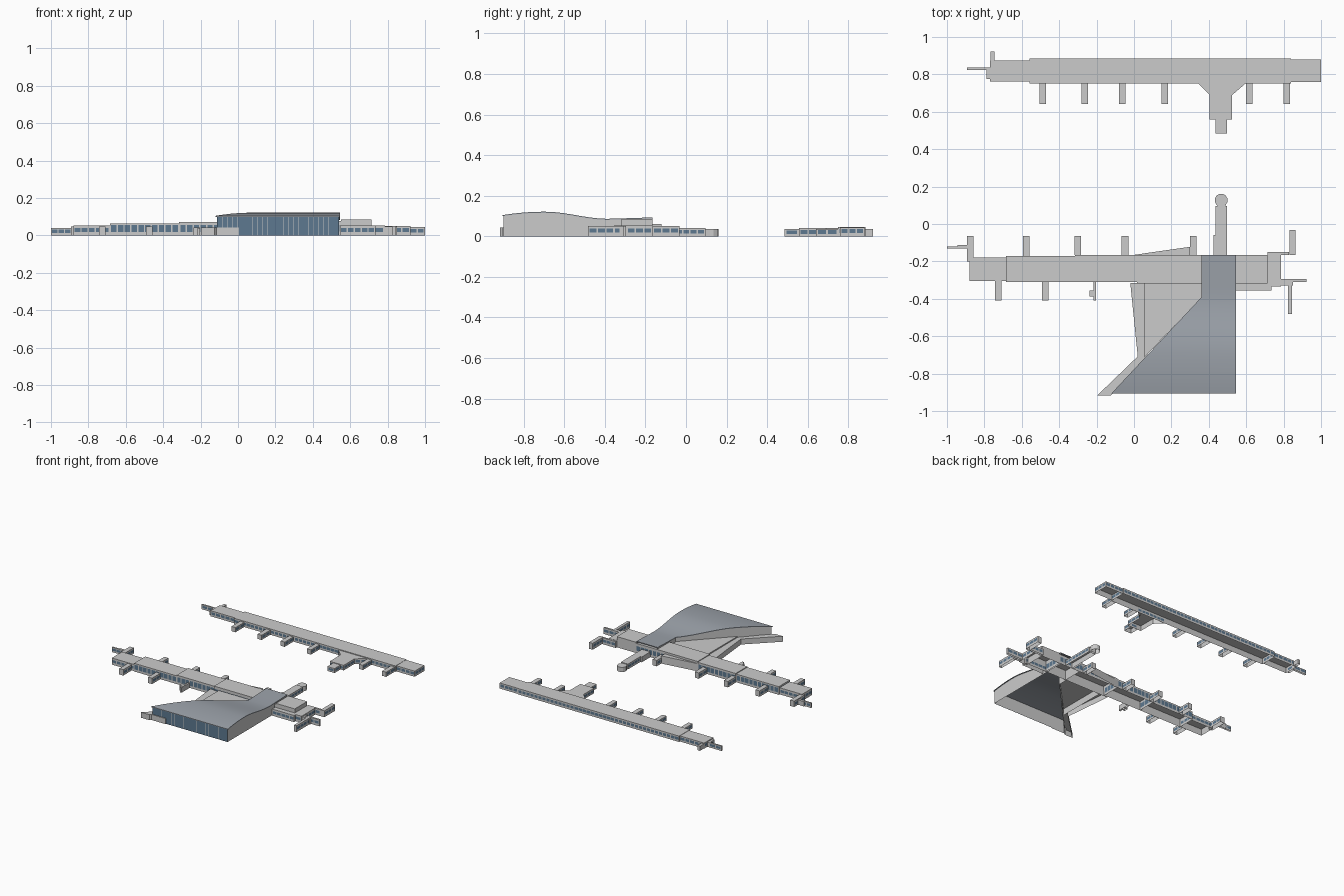
import bpy, bmesh, math
from mathutils import Vector

if "Cube" in bpy.data.objects:
    bpy.data.objects.remove(bpy.data.objects["Cube"])


def material(name, rgb):
    m = bpy.data.materials.new(name)
    m.diffuse_color = (*rgb, 1)
    m.use_nodes = True
    m.node_tree.nodes["Principled BSDF"].inputs["Base Color"].default_value = m.diffuse_color
    return m


GLASS = material("glass", (0.11, 0.19, 0.28))
ROOF = material("roof_metal", (0.33, 0.36, 0.40))


def finish(name, bm, mat=None):
    me = bpy.data.meshes.new(name)
    bm.to_mesh(me)
    bm.free()
    ob = bpy.data.objects.new(name, me)
    bpy.context.collection.objects.link(ob)
    if mat:
        me.materials.append(mat)
    return ob


def prism(name, pts, h):
    """Block open at the ground, from a counter-clockwise plan outline."""
    bm = bmesh.new()
    lo = [bm.verts.new((x, y, 0)) for x, y in pts]
    hi = [bm.verts.new((x, y, h)) for x, y in pts]
    bm.faces.new(hi)
    n = len(pts)
    for i in range(n):
        j = (i + 1) % n
        bm.faces.new((lo[i], lo[j], hi[j], hi[i]))
    return finish(name, bm)


def windows(name, pts, za, zb, pitch=0.034, min_len=0.05):
    """Rows of glass panes just outside each long side of an outline."""
    bm = bmesh.new()
    for i, p in enumerate(pts):
        a, b = Vector(p), Vector(pts[(i + 1) % len(pts)])
        d = b - a
        if d.length < min_len:
            continue
        n = max(1, int((d.length - 0.006) / pitch))
        d.normalize()
        out = Vector((d.y, -d.x)) * 0.001
        step = ((b - a).length - 0.006) / n
        for k in range(n):
            s = a + d * (0.003 + k * step + step * 0.1) + out
            e = s + d * step * 0.8
            bm.faces.new([bm.verts.new(v) for v in (
                (s.x, s.y, za), (e.x, e.y, za), (e.x, e.y, zb), (s.x, s.y, zb))])
    finish(name, bm, GLASS)


def rect(x0, x1, y0, y1):
    return [(x0, y0), (x1, y0), (x1, y1), (x0, y1)]


def block(name, pts, h, za=None, zb=None):
    prism(name, pts, h)
    if za is not None:
        windows(name + "_windows", pts, za, zb)


# North concourse
block("north_concourse", rect(-0.56, 0.84, 0.75, 0.885), 0.046, 0.015, 0.035)
block("north_west_end", rect(-0.77, -0.56, 0.762, 0.875), 0.044, 0.015, 0.035)
block("north_east_end", rect(0.84, 0.999, 0.76, 0.88), 0.044, 0.015, 0.035)
block("north_hub", [(0.345, 0.75), (0.405, 0.69), (0.405, 0.558), (0.525, 0.558),
                    (0.525, 0.69), (0.595, 0.75)], 0.04, 0.012, 0.03)
block("north_hub_tip", rect(0.435, 0.497, 0.485, 0.558), 0.035, 0.012, 0.028)
for i, x in enumerate((-0.489, -0.263, -0.063, 0.165, 0.615, 0.817)):
    block(f"north_gate_{i}", rect(x - .0175, x + .0175, 0.642, 0.75), 0.037, 0.012, 0.03)
block("north_corner_gate", rect(-0.767, -0.745, 0.875, 0.922), 0.036, 0.012, 0.028)
block("north_west_link", rect(-0.788, -0.77, 0.775, 0.836), 0.037, 0.012, 0.03)
block("north_west_arm", rect(-0.893, -0.788, 0.823, 0.836), 0.037, 0.012, 0.03)

# South concourse, stepping up toward the hall
block("south_west_end", rect(-0.88, -0.685, -0.305, -0.18), 0.052, 0.018, 0.038)
block("south_concourse_west", rect(-0.685, -0.315, -0.309, -0.17), 0.064, 0.018, 0.054)
block("south_concourse_mid", rect(-0.315, 0.015, -0.309, -0.165), 0.07, 0.018, 0.056)
block("south_concourse_centre", rect(0.015, 0.55, -0.318, -0.165), 0.076, 0.02, 0.056)
block("south_concourse_east", rect(0.55, 0.715, -0.318, -0.165), 0.084)
block("south_east_front", rect(0.545, 0.735, -0.355, -0.318), 0.052, 0.018, 0.038)
block("south_east_end", rect(0.715, 0.785, -0.335, -0.165), 0.052, 0.018, 0.038)
prism("wedge_canopy", [(0.0, -0.165), (0.3, -0.165), (0.3, -0.122)], 0.06)

# South gates on both sides
for i, (x, y0, y1) in enumerate([(-0.875, -0.2, -0.065), (-0.575, -0.17, -0.065),
                                 (-0.3, -0.165, -0.065), (-0.048, -0.165, -0.065),
                                 (0.317, -0.165, -0.065), (-0.725, -0.41, -0.305),
                                 (-0.475, -0.41, -0.309)]):
    block(f"south_gate_{i}", rect(x - .0175, x + .0175, y0, y1), 0.046, 0.014, 0.034)
block("south_short_gate", rect(-0.237, -0.203, -0.387, -0.355), 0.042)
block("south_short_gate_link", rect(-0.217, -0.203, -0.41, -0.309), 0.04)
block("south_west_arm_a", rect(-1.0, -0.89, -0.132, -0.12), 0.038, 0.012, 0.03)
block("south_west_arm_b", rect(-0.945, -0.89, -0.12, -0.112), 0.038)
block("south_east_link", rect(0.715, 0.83, -0.165, -0.15), 0.05, 0.018, 0.038)
block("south_east_gate", rect(0.832, 0.864, -0.165, -0.032), 0.05, 0.018, 0.038)
block("south_east_arm", rect(0.785, 0.922, -0.31, -0.295), 0.05, 0.018, 0.038)
block("south_east_arm_base", rect(0.785, 0.85, -0.328, -0.31), 0.046)
block("south_east_front_gate", rect(0.823, 0.845, -0.482, -0.31), 0.05, 0.018, 0.038)

# Central pier with round end
block("pier", rect(0.437, 0.498, -0.165, 0.095), 0.042, 0.014, 0.032)
block("pier_west_bay", rect(0.425, 0.437, -0.165, -0.06), 0.042)
block("pier_neck", rect(0.447, 0.49, 0.095, 0.11), 0.036)
block("pier_round_end", [(0.466 + 0.035 * math.cos((k + .5) * math.pi / 6),
                          0.127 + 0.035 * math.sin((k + .5) * math.pi / 6))
                         for k in range(12)], 0.037)

# Low annex beside the hall
prism("annex_strip", [(-0.02, -0.315), (0.02, -0.708), (-0.198, -0.918), (-0.125, -0.918),
                      (0.055, -0.718), (0.055, -0.315)], 0.043)
prism("annex_floor", [(0.055, -0.318), (0.055, -0.713), (0.36, -0.395), (0.36, -0.318)], 0.052)
prism("front_low_panel", rect(-0.125, 0.005, -0.906, -0.9), 0.043)


# Wave-roofed hall
def roof_z(y):
    if y < -0.7:
        return 0.121 - 0.017 * ((y + 0.7) / 0.205) ** 2
    if y < -0.38:
        return 0.1035 + 0.0175 * math.cos((y + 0.7) / 0.32 * math.pi)
    return 0.086 + 0.007 * (y + 0.38) / 0.215


def left_x(y):
    return 0.362 if y > -0.39 else 0.362 + (y + 0.39) * 0.482 / 0.515


# Roof sheet: upper and lower skins joined by a thin rim
ys = [-0.905 + 0.515 * k / 24 for k in range(25)] + [-0.34, -0.28, -0.22, -0.165]
bm = bmesh.new()
rings = [[bm.verts.new((x, y, roof_z(y) + dz)) for x, dz in (
    (left_x(y), 0), (0.545, 0), (0.545, -0.005), (left_x(y), -0.005))] for y in ys]
for a, b in zip(rings, rings[1:]):
    for i in range(4):
        j = (i + 1) % 4
        bm.faces.new((a[i], a[j], b[j], b[i]))
bm.faces.new(rings[0])
bm.faces.new(rings[-1])
bmesh.ops.recalc_face_normals(bm, faces=bm.faces)
roof = finish("wave_roof", bm, ROOF)
bpy.context.view_layer.objects.active = roof
roof.select_set(True)
bpy.ops.object.shade_smooth_by_angle(angle=math.radians(30))

# Solid side walls that follow the wave
for name, edge, flip in (("hall_east_wall", lambda y: 0.54, False),
                         ("hall_diagonal_wall", lambda y: left_x(y) + 0.004, True)):
    bm = bmesh.new()
    wy = [-0.9] + ys[1:]
    cols = [[bm.verts.new((edge(y), y, z)) for z in (0, roof_z(y) - 0.004)] for y in wy]
    for a, b in zip(cols, cols[1:]):
        f = (a[0], b[0], b[1], a[1])
        bm.faces.new(f[::-1] if flip else f)
    finish(name, bm)

# Glazed front between mullions, on a plain inner wall
xa, step = left_x(-0.9) + 0.004, 0.0272
for name, y, w, mat in (("hall_front_inner_wall", -0.8985, 1.0, None),
                        ("hall_front_glass", -0.9, 0.93, GLASS)):
    bm = bmesh.new()
    for k in range(24):
        s = xa + k * step
        e = min(s + step * w, 0.54)
        bm.faces.new([bm.verts.new(v) for v in ((s, y, 0), (e, y, 0),
                                                (e, y, 0.1), (s, y, 0.1))])
    finish(name, bm, mat)
